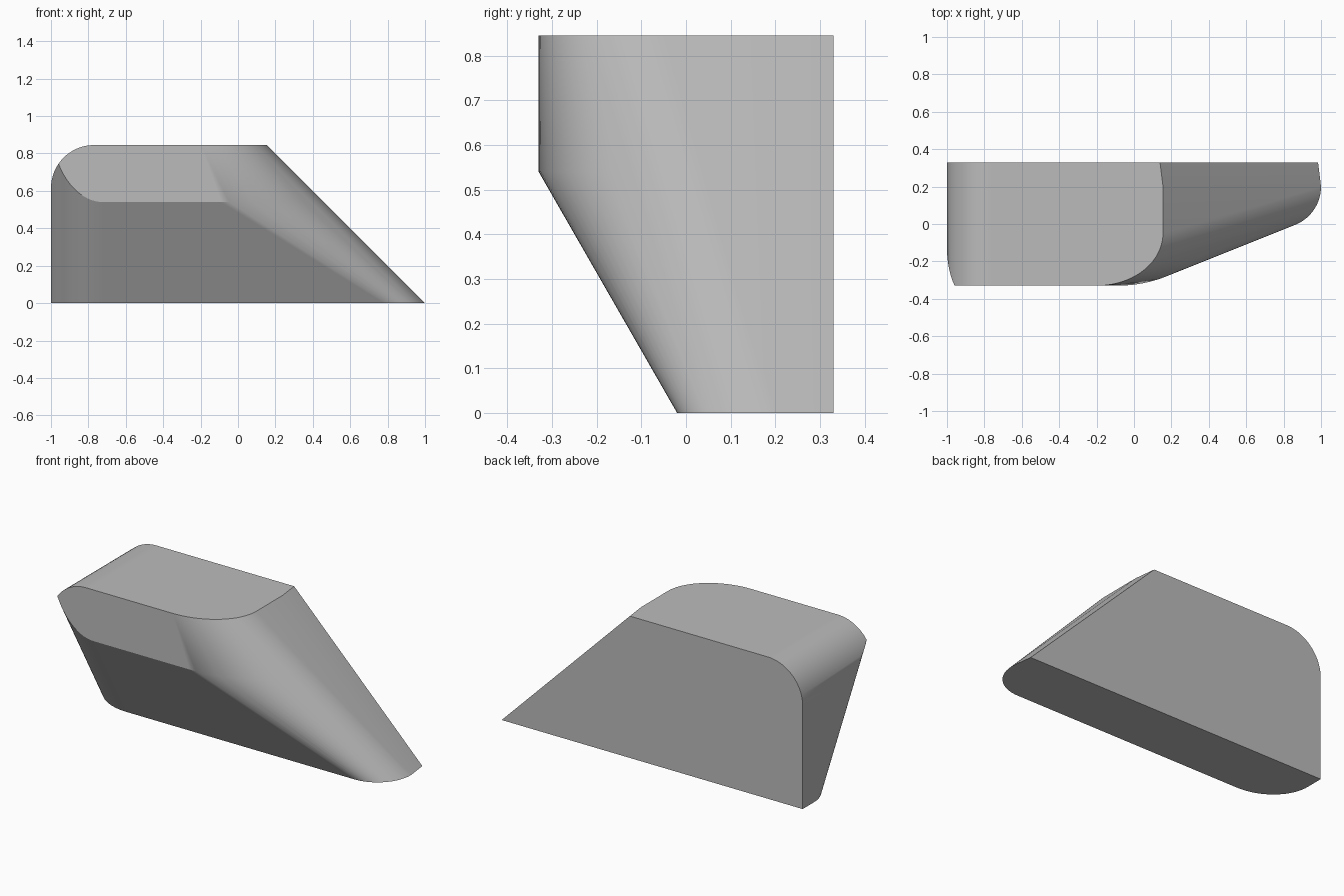
import bpy, bmesh, math

cube = bpy.data.objects.get("Cube")
if cube:
    bpy.data.objects.remove(cube, do_unlink=True)

TOP, BACK, FRONT = 0.845, 0.33, -0.33
KNEE = 0.54          # height where the sloped front turns vertical
LIP = -0.02          # front edge of the base
LEAN = (LIP - FRONT) / KNEE
STEPS = 20


def quarter(steps=STEPS):
    """Sine and cosine pairs over a quarter turn."""
    return [(math.sin(t), math.cos(t))
            for t in (i * math.pi / 2 / steps for i in range(steps + 1))]


points = []

# Slanted end: a rounded corner on three levels
levels = [  # height, corner start x, end x, front y, corner depth
    (0, 0.78, 1.0, LIP, 0.22),
    (KNEE, -0.09, 1 - KNEE, FRONT, 0.41),
    (TOP, -0.2, 1 - TOP, FRONT, 0.28),
]
for z, start, end, front, depth in levels:
    for s, c in quarter():
        points.append((start + (end - start) * s, front + depth * (1 - c), z))
    points.append((end, 0.2, z))
    points.append((end - 0.016, BACK, z))

# Upright end: rounded in plan, leaning forward, with a rounded shoulder
CORNER_X, CORNER_Y, SHOULDER = 0.28, 0.243, 0.23


def roof(x):
    u = max(0, (SHOULDER - 1 - x) / SHOULDER)
    return TOP - SHOULDER * (1 - math.sqrt(max(0, 1 - u * u)))


for s, c in quarter():
    x = -1 + CORNER_X * (1 - s)
    y = LIP + CORNER_Y * (1 - c)
    h = roof(x)
    rise = min((y - FRONT) / LEAN, h)
    points += [(x, y, 0), (x, y - LEAN * rise, rise),
               (x, max(FRONT, y - LEAN * h), h), (x, BACK, h)]
points.append((-1, BACK, 0))

# The solid is convex, so its skin is the hull of the outlines
bm = bmesh.new()
for p in points:
    bm.verts.new(p)
bmesh.ops.remove_doubles(bm, verts=bm.verts, dist=0.0005)
hull = bmesh.ops.convex_hull(bm, input=bm.verts)
loose = {g for g in hull["geom_interior"] + hull["geom_unused"]
         if isinstance(g, bmesh.types.BMVert)}
bmesh.ops.delete(bm, geom=list(loose), context="VERTS")
bmesh.ops.dissolve_limit(bm, angle_limit=math.radians(0.3),
                         verts=bm.verts, edges=bm.edges)
bmesh.ops.recalc_face_normals(bm, faces=bm.faces)
mesh = bpy.data.meshes.new("wedge_body")
bm.to_mesh(mesh)
bm.free()
body = bpy.data.objects.new("wedge_body", mesh)
bpy.context.collection.objects.link(body)

# Plain grey
grey = bpy.data.materials.new("plain_grey")
grey.use_nodes = True
grey.diffuse_color = (0.5, 0.5, 0.5, 1)
grey.node_tree.nodes["Principled BSDF"].inputs["Base Color"].default_value = (0.5, 0.5, 0.5, 1)
mesh.materials.append(grey)

# Soft rounded skin with crisp edges
bpy.ops.object.select_all(action="DESELECT")
body.select_set(True)
bpy.context.view_layer.objects.active = body
bpy.ops.object.shade_smooth_by_angle(angle=math.radians(26))
soft = body.modifiers.new("flat_faces", "WEIGHTED_NORMAL")
soft.keep_sharp = True
